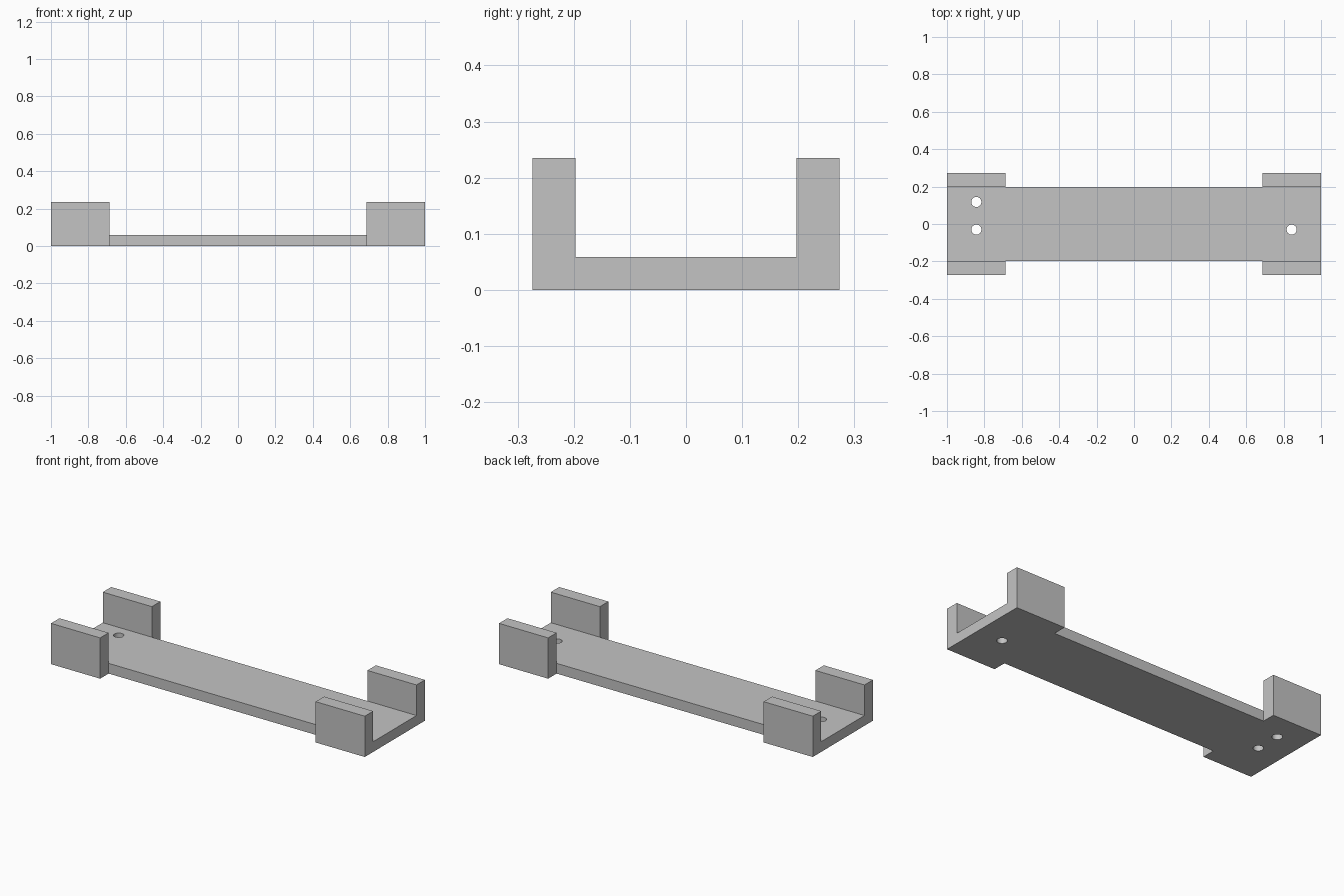
import bpy
import bmesh
import math
from mathutils import Vector

if "Cube" in bpy.data.objects:
    bpy.data.objects.remove(bpy.data.objects["Cube"], do_unlink=True)

# Main dimensions
LENGTH, HALF_WIDTH, HEIGHT = 2.0, 0.274, 0.235
INNER, FLOOR = 0.197, 0.059          # half width of the channel, floor thickness
WALL_START = 0.687                   # x where the end walls begin
HOLE_RADIUS = 0.027
HOLES = [(-0.843, 0.118), (-0.843, -0.03), (0.843, -0.03)]

grey = bpy.data.materials.new("plain_grey")
grey.use_nodes = True
colour = (0.55, 0.55, 0.55, 1)
grey.diffuse_color = colour
grey.node_tree.nodes["Principled BSDF"].inputs["Base Color"].default_value = colour


def extrude(bm, direction, distance, rule):
    """Push out every face that looks along direction and whose centre fits the rule."""
    direction = Vector(direction)
    bm.normal_update()
    chosen = [f for f in bm.faces
              if f.normal.dot(direction) > 0.9 and rule(f.calc_center_median())]
    for face in chosen:
        new = bmesh.ops.extrude_face_region(bm, geom=[face])["geom"]
        if face.is_valid:
            bmesh.ops.delete(bm, geom=[face], context="FACES_ONLY")
        verts = [v for v in new if isinstance(v, bmesh.types.BMVert)]
        bmesh.ops.translate(bm, verts=verts, vec=direction * distance)


# Floor plate, divided where the end walls begin
bm = bmesh.new()
bmesh.ops.create_cube(bm, size=1)
bmesh.ops.scale(bm, verts=bm.verts, vec=(LENGTH, 2 * INNER, FLOOR))
bmesh.ops.translate(bm, verts=bm.verts, vec=(0, 0, FLOOR / 2))
for x in (-WALL_START, WALL_START):
    bmesh.ops.bisect_plane(bm, geom=bm.verts[:] + bm.edges[:] + bm.faces[:],
                           plane_co=(x, 0, 0), plane_no=(1, 0, 0))

# Widen both ends, then raise the four walls
for side in (-1, 1):
    extrude(bm, (0, side, 0), HALF_WIDTH - INNER, lambda c: abs(c.x) > WALL_START)
extrude(bm, (0, 0, 1), HEIGHT - FLOOR, lambda c: abs(c.y) > INNER)
bmesh.ops.recalc_face_normals(bm, faces=bm.faces)

mesh = bpy.data.meshes.new("bracket_body")
bm.to_mesh(mesh)
bm.free()
mesh.materials.append(grey)
body = bpy.data.objects.new("bracket_body", mesh)
bpy.context.collection.objects.link(body)

# Screw holes through the floor
cutters = []
for x, y in HOLES:
    bpy.ops.mesh.primitive_cylinder_add(vertices=32, radius=HOLE_RADIUS, depth=1, location=(x, y, 0))
    cutter = bpy.context.object
    cutter.name = "screw_hole_cutter"
    cutter.hide_render = True
    cutter.data.materials.append(grey)
    cutters.append(cutter)
    cut = body.modifiers.new(cutter.name, "BOOLEAN")
    cut.operation = "DIFFERENCE"
    cut.solver = "EXACT"
    cut.object = cutter

# Apply the cuts and drop the cutters
bpy.ops.object.select_all(action="DESELECT")
body.select_set(True)
bpy.context.view_layer.objects.active = body
for name in [m.name for m in body.modifiers]:
    bpy.ops.object.modifier_apply(modifier=name)
for cutter in cutters:
    bpy.data.objects.remove(cutter, do_unlink=True)

# Round hole walls, sharp edges elsewhere
bpy.ops.object.shade_smooth_by_angle(angle=math.radians(30))
